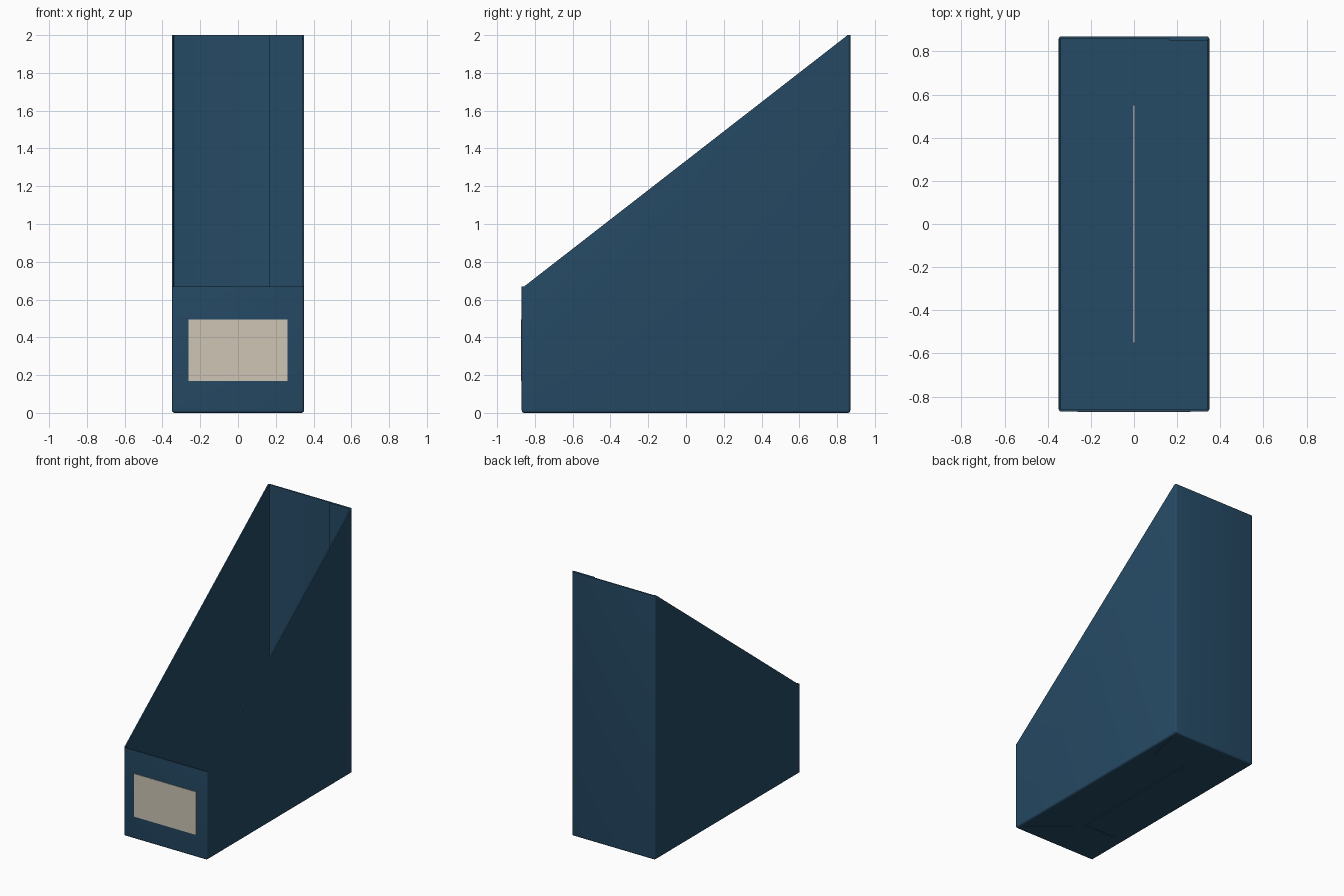
import bpy, bmesh, math

if "Cube" in bpy.data.objects:
    bpy.data.objects.remove(bpy.data.objects["Cube"])

W, D, H, LOW = 0.35, 0.87, 2.0, 0.67   # half width, half depth, back and front heights
T, R = 0.009, 0.014                    # sheet thickness, fold radius


def material(name, rgb):
    m = bpy.data.materials.new(name)
    m.diffuse_color = (*rgb, 1)
    m.use_nodes = True
    m.node_tree.nodes["Principled BSDF"].inputs["Base Color"].default_value = m.diffuse_color
    return m


BLUE = material("navy_card", (0.019, 0.069, 0.131))
CREAM = material("cream_label", (0.61, 0.56, 0.46))


def finish(name, bm, mat):
    bmesh.ops.recalc_face_normals(bm, faces=bm.faces)
    me = bpy.data.meshes.new(name)
    bm.to_mesh(me)
    bm.free()
    ob = bpy.data.objects.new(name, me)
    bpy.context.collection.objects.link(ob)
    me.materials.append(mat)
    return ob


def plate(name, outline, z0, z1, mat):
    """Flat outline in x, y extruded from z0 to z1."""
    bm = bmesh.new()
    lo = [bm.verts.new((x, y, z0)) for x, y in outline]
    hi = [bm.verts.new((x, y, z1)) for x, y in outline]
    bm.faces.new(lo)
    bm.faces.new(hi)
    n = len(lo)
    for i in range(n):
        j = (i + 1) % n
        bm.faces.new((lo[i], lo[j], hi[j], hi[i]))
    return finish(name, bm, mat)


def rect(x0, x1, y0, y1):
    return [(x0, y0), (x1, y0), (x1, y1), (x0, y1)]


def ring(inset, radius, steps=4):
    """Rounded rectangle, inset from the outside of the box."""
    pts = []
    for k, (sx, sy) in enumerate(((1, 1), (-1, 1), (-1, -1), (1, -1))):
        cx, cy = sx * (W - inset - radius), sy * (D - inset - radius)
        for i in range(steps + 1):
            a = math.pi / 2 * (k + i / steps)
            pts.append((cx + radius * math.cos(a), cy + radius * math.sin(a)))
    return pts


def top_z(y):
    s = 0.853
    return LOW + (H - LOW) * min(1, max(0, (y + s) / (2 * s)))


# Folded walls: rounded lower fold, outer skin, sloped rim, inner skin
bm = bmesh.new()
outer, inner = ring(0, R), ring(T, R - T)
layers = []
for i in range(5):
    a = math.pi / 2 * i / 4
    ins = R * (1 - math.sin(a))
    layers.append([(x, y, R * (1 - math.cos(a))) for x, y in ring(ins, max(R - ins, 0.001))])
layers.append([(x, y, top_z(y)) for x, y in outer])
# inner rim uses the matching outer height so the rim is cut square
layers.append([(p[0], p[1], top_z(p[1])) for p in inner])
layers.append([(x, y, T) for x, y in inner])
rows = [[bm.verts.new(p) for p in layer] for layer in layers]
for a, b in zip(rows, rows[1:]):
    n = len(a)
    for i in range(n):
        j = (i + 1) % n
        bm.faces.new((a[i], a[j], b[j], b[i]))
walls = finish("walls", bm, BLUE)
bpy.context.view_layer.objects.active = walls
walls.select_set(True)
bpy.ops.object.shade_smooth_by_angle(angle=math.radians(35))

# Two side halves of the bottom, with a slit between them
for side, s in (("left", -1), ("right", 1)):
    xs = sorted((s * 0.003, s * (W - 0.006)))
    plate("bottom_half_" + side, rect(*xs, -0.55, 0.55), 0.003, 0.009, BLUE)
for end, s in (("front", -1), ("back", 1)):
    ys = sorted((s * 0.55, s * (D - 0.006)))
    plate("bottom_end_" + end, rect(-W + 0.006, W - 0.006, *ys), 0.003, 0.009, BLUE)

# Interlocking flaps above and below the bottom halves
flap = [(-0.338, 0.858), (-0.31, 0.73), (-0.26, 0.525), (-0.003, 0.525),
        (-0.003, 0.56), (0.30, 0.82), (0.338, 0.858)]
for end, s in (("back", 1), ("front", -1)):
    plate("inner_flap_" + end, [(s * x, s * y) for x, y in flap], 0.009, 0.013, BLUE)
    plate("outer_flap_" + end, [(-s * x, s * y) for x, y in flap], 0.0005, 0.003, BLUE)

# Glue tab inside the back wall
plate("glue_tab", rect(0.165, W - T, D - T - 0.009, D - T), 0.013, H, BLUE)

# Label on the front
bm = bmesh.new()
bmesh.ops.create_cube(bm, size=1)
for v in bm.verts:
    v.co = (v.co.x * 0.522, -D - 0.001 + v.co.y * 0.004, 0.332 + v.co.z * 0.325)
finish("front_label", bm, CREAM)
